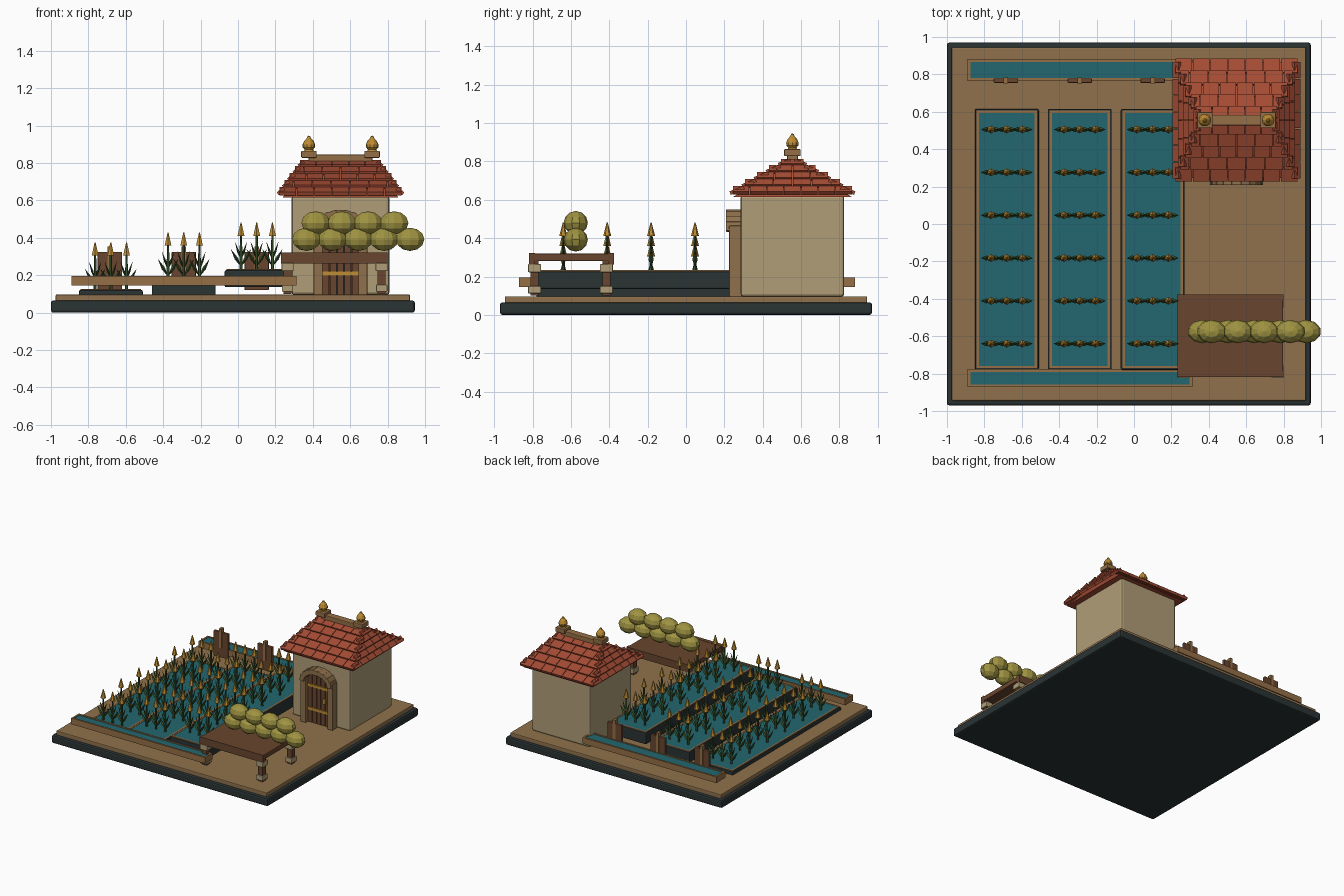
import bpy, bmesh
from math import pi, cos, sin
from mathutils import Vector, Matrix

old = bpy.data.objects.get("Cube")
if old:
    bpy.data.objects.remove(old)


def material(name, rgb):
    lin = [(c / 255 / 12.92) if c < 11 else ((c / 255 + 0.055) / 1.055) ** 2.4 for c in rgb]
    m = bpy.data.materials.new(name)
    m.use_nodes = True
    m.diffuse_color = (*lin, 1)
    m.node_tree.nodes["Principled BSDF"].inputs["Base Color"].default_value = (*lin, 1)
    return m


SLATE = material("dark slate", (42, 51, 52))
SOIL = material("earth brown", (144, 113, 76))
WATER = material("teal water", (35, 103, 112))
TRIM = material("light wood", (150, 112, 70))
WOOD = material("dark wood", (104, 69, 46))
PLASTER = material("tan plaster", (176, 158, 120))
ROOF = material("clay red", (164, 76, 52))
GOLD = material("gold", (190, 140, 50))
STRAW = material("straw yellow", (160, 148, 66))
GREEN = material("leaf green", (56, 82, 42))


def finish(name, bm, mat, bevel=0):
    bmesh.ops.recalc_face_normals(bm, faces=bm.faces)
    me = bpy.data.meshes.new(name)
    bm.to_mesh(me)
    bm.free()
    me.materials.append(mat)
    ob = bpy.data.objects.new(name, me)
    bpy.context.collection.objects.link(ob)
    if bevel:
        mod = ob.modifiers.new("bevel", "BEVEL")
        mod.width, mod.segments = bevel, 2
    return ob


def add_box(bm, x, y, z, rot=None):
    """Box from (min, max) ranges, optionally rotated about its centre."""
    c = Vector([(r[0] + r[1]) / 2 for r in (x, y, z)])
    s = [r[1] - r[0] for r in (x, y, z)]
    m = Matrix.Translation(c) @ (rot or Matrix()) @ Matrix.Diagonal((*s, 1))
    return bmesh.ops.create_cube(bm, size=1, matrix=m)["verts"]


def box(name, mat, x, y, z, bevel=0):
    bm = bmesh.new()
    add_box(bm, x, y, z)
    return finish(name, bm, mat, bevel)


def around(c, half):
    return (c - half, c + half)


def add_frame(bm, x, y, z, t):
    """Rectangular rim of thickness t."""
    for xs in ((x[0], x[0] + t), (x[1] - t, x[1])):
        add_box(bm, xs, y, z)
    for ys in ((y[0], y[0] + t), (y[1] - t, y[1])):
        add_box(bm, (x[0] + t, x[1] - t), ys, z)


def add_cone(bm, base, r1, r2, h, n):
    bmesh.ops.create_cone(bm, cap_ends=True, segments=n, radius1=r1, radius2=r2, depth=h,
                          matrix=Matrix.Translation(Vector(base) + Vector((0, 0, h / 2))))


def add_leaf(bm, a, b, r):
    """Pointed four-sided blade, widest below the middle."""
    a, b = Vector(a), Vector(b)
    d = (b - a).normalized()
    u = Vector((0, 1, 0))
    v = d.cross(u)
    mid = a.lerp(b, 0.45)
    ring = [bm.verts.new(mid + o) for o in (u * r, v * r * 0.7, -u * r, -v * r * 0.7)]
    ends = [bm.verts.new(a), bm.verts.new(b)]
    for i in range(4):
        for e in ends:
            bm.faces.new((ring[i], ring[(i + 1) % 4], e))


# Ground
box("base_slab", SLATE, (-1, 0.945), (-0.97, 0.97), (0, 0.065), 0.012)
box("earth_layer", SOIL, (-0.975, 0.92), (-0.945, 0.945), (0.055, 0.097), 0.006)

# Terraced beds with crops
stems, leaves, ears = bmesh.new(), bmesh.new(), bmesh.new()
for i, cx in enumerate((-0.68, -0.29, 0.10)):
    top = 0.125 + 0.053 * i
    xs, ys = around(cx, 0.171), (-0.78, 0.615)
    box(f"bed_{i + 1}_body", SLATE, xs, ys, (max(0.08, top - 0.095), top - 0.004), 0.008)
    rim = bmesh.new()
    add_frame(rim, around(cx, 0.162), (-0.771, 0.606), (top - 0.02, top + 0.002), 0.013)
    finish(f"bed_{i + 1}_rim", rim, TRIM)
    box(f"bed_{i + 1}_water", WATER, around(cx, 0.15), (-0.758, 0.593), (top - 0.01, top))
    for row in range(6):
        y = -0.64 + 0.229 * row
        for dx in (-0.084, 0, 0.084):
            x = cx + dx
            add_cone(stems, (x, y, top - 0.005), 0.009, 0.006, 0.2, 5)
            add_cone(ears, (x, y, top + 0.18), 0.021, 0.003, 0.07, 6)
            for s in (-1, 1):
                add_leaf(leaves, (x, y, top + 0.015), (x + s * 0.055, y, top + 0.11), 0.014)
                add_leaf(leaves, (x, y, top + 0.05), (x + s * 0.033, y, top + 0.15), 0.009)
finish("crop_stems", stems, GREEN)
finish("crop_leaves", leaves, GREEN)
finish("crop_ears", ears, GOLD)

# Water channels
for name, ys in (("front", (-0.872, -0.775)), ("back", (0.765, 0.882))):
    xs = (-0.89, 0.313)
    bm = bmesh.new()
    add_frame(bm, xs, ys, (0.145, 0.195), 0.015)
    add_box(bm, xs, ys, (0.145, 0.165))
    finish(f"{name}_channel", bm, TRIM)
    box(f"{name}_channel_water", WATER, (xs[0] + 0.014, xs[1] - 0.014),
        (ys[0] + 0.014, ys[1] - 0.014), (0.16, 0.19))

# Sluice gates
for i, cx in enumerate((-0.685, -0.29, 0.10)):
    box(f"sluice_gate_{i + 1}", WOOD, around(cx, 0.065), (0.755, 0.778), (0.12, 0.325), 0.004)
    box(f"gate_handle_{i + 1}", TRIM, around(cx, 0.012), (0.75, 0.783), (0.2, 0.355))

# House walls
HX, HY = 0.548, 0.555
box("house_walls", PLASTER, around(HX, 0.262), around(HY, 0.27), (0.095, 0.625), 0.015)

# Hipped roof core
EAVE, RIDGE = 0.615, 0.8
bm = bmesh.new()
for v in add_box(bm, around(HX, 0.31), around(HY, 0.31), (EAVE, RIDGE)):
    if v.co.z > 0.7:
        v.co.x = HX + (v.co.x - HX) * 0.6
        v.co.y = HY + (v.co.y - HY) * 0.03
finish("roof_core", bm, ROOF)

# Roof tiles: tilted slabs in overlapping rows on all four slopes
bm = bmesh.new()
ROWS = 5
slopes = [((0, -1), 0.325, 0.01, 0.335, 0.195), ((1, 0), 0.335, 0.195, 0.325, 0.01)]
slopes += [((-d[0], -d[1]), *rest) for d, *rest in slopes]
for d, out0, out1, len0, len1 in slopes:
    d = Vector((*d, 0))
    a = Vector((-d.y, d.x, 0))
    for r in range(ROWS):
        t0, t1 = r / ROWS, min(1, (r + 1.15) / ROWS)
        low = d * (out0 + (out1 - out0) * t0) + Vector((0, 0, EAVE + 0.02 + (RIDGE - EAVE) * t0))
        high = d * (out0 + (out1 - out0) * t1) + Vector((0, 0, EAVE + 0.006 + (RIDGE - EAVE) * t1))
        slope = (high - low).normalized()
        rot = Matrix((a, slope, a.cross(slope))).transposed().to_4x4()
        half = len0 + (len1 - len0) * (t0 + 0.2 / ROWS)
        n = max(1, round(half * 2 / 0.095))
        w = 2 * half / n
        shift = w / 2 if r % 2 else 0
        edges = sorted({-half, half, *(-half + shift + k * w for k in range(n + 1) if shift + k * w < 2 * half)})
        for e0, e1 in zip(edges, edges[1:]):
            if e1 - e0 < 0.01:
                continue
            c = Vector((HX, HY, 0)) + (low + high) / 2 + a * (e0 + e1) / 2
            size = ((e1 - e0) - 0.004, (high - low).length, 0.02)
            add_box(bm, *[around(c[k], size[k] / 2) for k in range(3)], rot)
finish("roof_tiles", bm, ROOF)

# Ridge beam and finials
box("ridge_beam", TRIM, around(HX, 0.17), around(HY, 0.028), (0.79, 0.845), 0.005)
profile = [(0, 0), (0.027, 0), (0.022, 0.01), (0.033, 0.022), (0.034, 0.036),
           (0.026, 0.055), (0.012, 0.07), (0.008, 0.08), (0, 0.085)]
for side, cx in (("right", 0.379), ("left", 0.717)):
    box(f"{side}_finial_block", TRIM, around(cx, 0.041), around(HY, 0.043), (0.828, 0.865), 0.005)
    bm = bmesh.new()
    pts = [bm.verts.new((cx + r, HY, 0.862 + z)) for r, z in profile]
    geom = pts + [bm.edges.new(p) for p in zip(pts, pts[1:])]
    bmesh.ops.spin(bm, geom=geom, cent=(cx, HY, 0), axis=(0, 0, 1), angle=2 * pi, steps=10)
    bmesh.ops.remove_doubles(bm, verts=bm.verts, dist=0.0005)
    finish(f"{side}_finial", bm, GOLD)

# Doorway: posts, arch blocks, planks and bands
SPRING = 0.445
bm = bmesh.new()
for s in (-1, 1):
    add_box(bm, around(HX + s * 0.12, 0.024), (0.225, 0.3), (0.095, SPRING + 0.02))
finish("door_posts", bm, SOIL, 0.004)
bm = bmesh.new()
for k in range(9):
    ang = pi * (k + 0.5) / 9
    x, z = HX + 0.122 * cos(ang), SPRING + 0.085 * sin(ang)
    add_box(bm, around(x, 0.024), (0.208, 0.3), around(z, 0.019), Matrix.Rotation(pi / 2 - ang, 4, "Y"))
finish("door_arch", bm, SOIL, 0.003)
bm = bmesh.new()
for k in range(5):
    x = HX + (k - 2) * 0.039
    add_box(bm, around(x, 0.017), (0.255, 0.29), (0.097, SPRING + 0.075 - 0.012 * abs(k - 2) ** 2))
finish("door_planks", bm, WOOD)
box("door_backing", SLATE, around(HX, 0.1), (0.268, 0.29), (0.097, SPRING + 0.02))
bm = bmesh.new()
for z in (0.21, 0.4):
    add_box(bm, around(HX, 0.095), (0.247, 0.257), around(z, 0.011))
add_box(bm, around(HX + 0.055, 0.012), (0.24, 0.257), around(0.3, 0.02))
finish("door_bands", bm, GOLD)

# Table
TX, TY = (0.232, 0.797), (-0.815, -0.38)
box("table_top", WOOD, TX, TY, (0.28, 0.32), 0.005)
bm = bmesh.new()
for ys in (around(TY[0] + 0.012, 0.016), around(TY[1] - 0.012, 0.016)):
    add_box(bm, (TX[0] - 0.003, TX[1] + 0.003), ys, (0.262, 0.322))
finish("table_rails", bm, WOOD)
legs, stones = bmesh.new(), bmesh.new()
for x in (0.265, 0.768):
    for y in (-0.79, -0.415):
        add_box(legs, around(x, 0.021), around(y, 0.021), (0.1, 0.28))
        add_box(stones, around(x, 0.032), around(y, 0.034), (0.222, 0.265))
        add_box(stones, around(x, 0.03), around(y, 0.034), (0.112, 0.15))
finish("table_legs", legs, WOOD)
finish("table_leg_stones", stones, PLASTER, 0.005)

# Straw bundles stacked in two rows above the table
bm = bmesh.new()
bundles = [(0.366 + 0.1385 * k, 0.392) for k in range(5)] + [(0.415 + 0.14 * k, 0.48) for k in range(4)]
for x, z in bundles:
    m = Matrix.Translation((x, -0.575, z)) @ Matrix.Diagonal((0.08, 0.063, 0.062, 1))
    bmesh.ops.create_uvsphere(bm, u_segments=10, v_segments=6, radius=1, matrix=m)
finish("straw_bundles", bm, STRAW)
